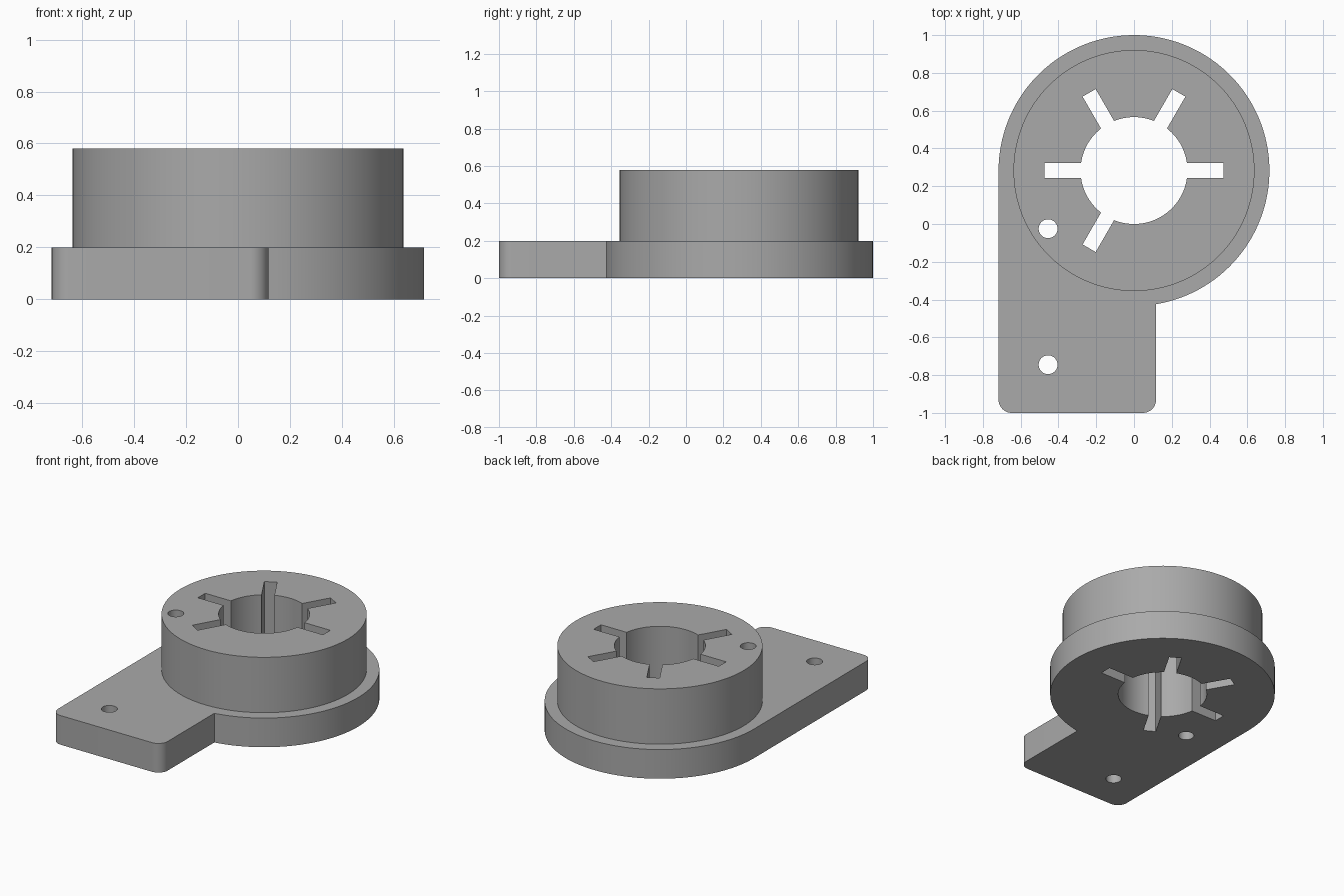
import bpy, bmesh
from math import sin, cos, asin, radians, degrees, pi
from mathutils import Vector

cube = bpy.data.objects.get("Cube")
if cube:
    bpy.data.objects.remove(cube, do_unlink=True)

CY = 0.283           # centre of the round hub
FLANGE_R, HUB_R, BORE_R = 0.717, 0.638, 0.283
PLATE_H, HUB_H = 0.2, 0.58

grey = bpy.data.materials.new("plain_grey")
grey.use_nodes = True
grey.diffuse_color = (0.4, 0.4, 0.4, 1)
grey.node_tree.nodes["Principled BSDF"].inputs["Base Color"].default_value = (0.4, 0.4, 0.4, 1)


def arc(cx, cy, r, a0, a1, steps):
    """Points along an arc, angles in degrees."""
    angles = [radians(a0 + (a1 - a0) * i / steps) for i in range(steps + 1)]
    return [(cx + r * cos(a), cy + r * sin(a)) for a in angles]


def circle(cx, cy, r, steps):
    return arc(cx, cy, r, 0, 360, steps)[:-1]


def prism(name, outline, z0, z1):
    """Extrude a closed outline from z0 to z1."""
    bm = bmesh.new()
    face = bm.faces.new([bm.verts.new((x, y, z0)) for x, y in outline])
    result = bmesh.ops.extrude_face_region(bm, geom=[face])
    top = [v for v in result["geom"] if isinstance(v, bmesh.types.BMVert)]
    bmesh.ops.translate(bm, verts=top, vec=Vector((0, 0, z1 - z0)))
    bmesh.ops.recalc_face_normals(bm, faces=bm.faces)
    mesh = bpy.data.meshes.new(name)
    bm.to_mesh(mesh)
    bm.free()
    mesh.materials.append(grey)
    obj = bpy.data.objects.new(name, mesh)
    bpy.context.collection.objects.link(obj)
    return obj


def combine(target, tool, operation):
    """Apply a boolean and discard the tool."""
    bpy.context.view_layer.objects.active = target
    mod = target.modifiers.new("combine", "BOOLEAN")
    mod.operation, mod.solver, mod.object = operation, "EXACT", tool
    bpy.ops.object.modifier_apply(modifier=mod.name)
    bpy.data.objects.remove(tool, do_unlink=True)


# Base plate: round flange running into a tab with rounded front corners
tab_x, corner = 0.117, 0.07
join = -degrees(pi / 2 - asin(tab_x / FLANGE_R))
outline = arc(0, CY, FLANGE_R, join, 180, 96)
outline += arc(-FLANGE_R + corner, -1 + corner, corner, 180, 270, 10)
outline += arc(tab_x - corner, -1 + corner, corner, 270, 360, 10)
body = prism("flanged_hub_with_tab", outline, 0, PLATE_H)

# Raised hub
combine(body, prism("hub", circle(0, CY, HUB_R, 128), PLATE_H / 2, HUB_H), "UNION")

# Central bore with five radial keyways, one of six positions left plain
half_w, slot_r = 0.04, 0.475
half_a = degrees(asin(half_w / BORE_R))
bore = []
for k in range(6):
    mid = k * 60
    if k < 5:
        c, s = cos(radians(mid)), sin(radians(mid))
        bore += [(slot_r * c - t * s, CY + slot_r * s + t * c) for t in (-half_w, half_w)]
        bore += arc(0, CY, BORE_R, mid + half_a, mid + 60 - half_a, 12)
    else:
        # Plain wall takes over from the previous arc
        bore += arc(0, CY, BORE_R, mid - half_a, mid + 60 - half_a, 20)[1:]
combine(body, prism("bore_cutter", bore, -0.1, HUB_H + 0.1), "DIFFERENCE")

# Two small through holes
for y in (-0.025, -0.745):
    combine(body, prism("hole_cutter", circle(-0.455, y, 0.05, 32), -0.1, HUB_H + 0.1), "DIFFERENCE")

# Smooth round walls, crisp edges
bpy.ops.object.select_all(action="DESELECT")
body.select_set(True)
bpy.context.view_layer.objects.active = body
bpy.ops.object.shade_smooth_by_angle(angle=radians(30))
